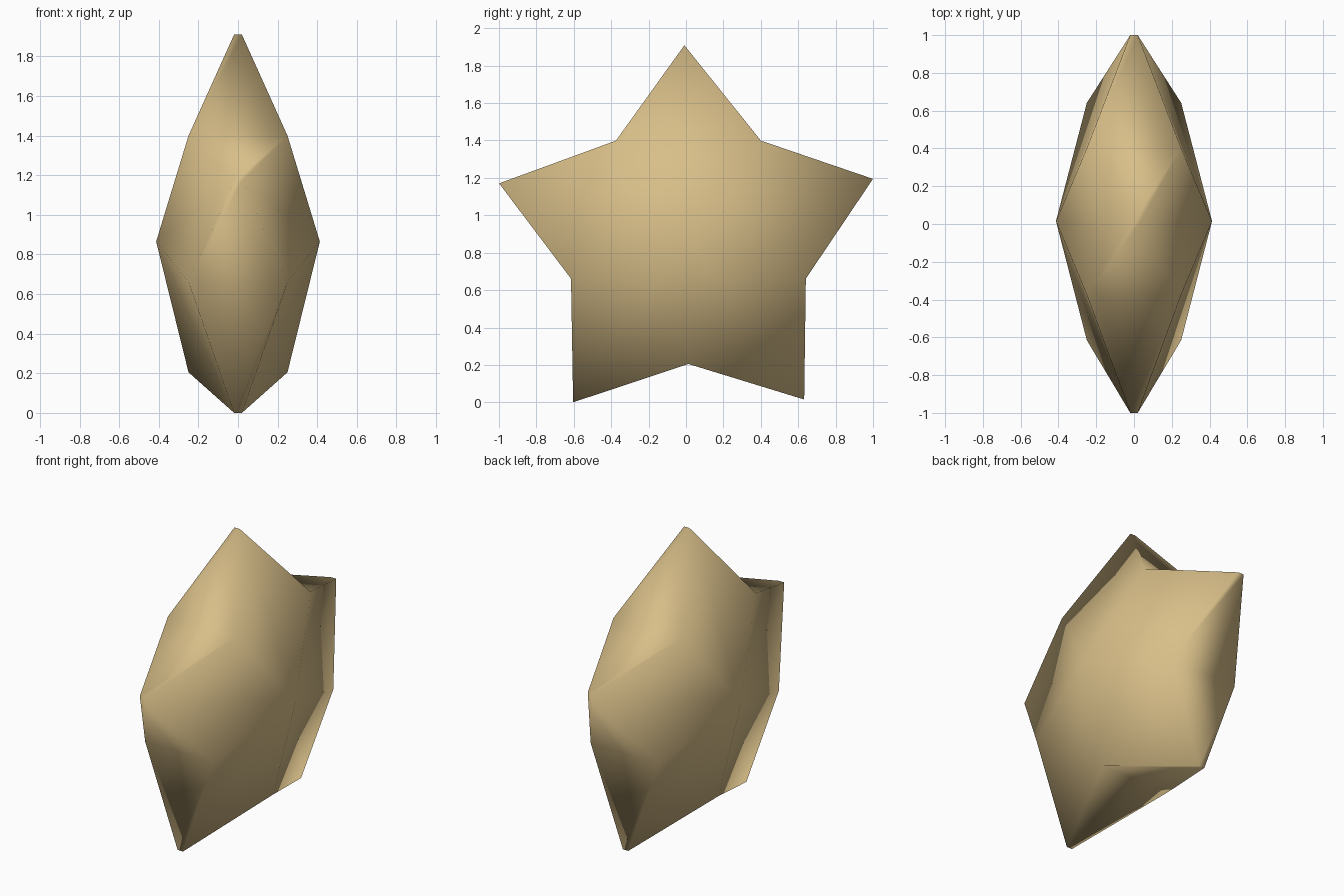
import bpy, bmesh, math

if "Cube" in bpy.data.objects:
    bpy.data.objects.remove(bpy.data.objects["Cube"])

TAN = bpy.data.materials.new("tan")
TAN.diffuse_color = (0.69, 0.52, 0.25, 1)
TAN.use_nodes = True
TAN.node_tree.nodes["Principled BSDF"].inputs["Base Color"].default_value = TAN.diffuse_color

# Ring settings: centre y, centre z, radius, half thickness, tilt
TIPS = (0.004, 0.858, 1.051, 0.02, 0.012)
NOTCHES = (0.013, 0.865, 0.66, 0.25, 0.0)


def ring_point(i):
    """Outline point i of ten, alternating tip and notch."""
    cy, cz, r, half, tilt = NOTCHES if i % 2 else TIPS
    a = math.pi / 2 + i * math.pi / 5 + tilt
    return cy + r * math.cos(a), cz + r * math.sin(a), half


bm = bmesh.new()
outline = [ring_point(i) for i in range(10)]
rims = {}

# Puffed star face on each side, fanned from a raised centre
for side in (1, -1):
    centre = bm.verts.new((side * 0.413, 0.015, 0.865))
    rims[side] = [bm.verts.new((side * h, y, z)) for y, z, h in outline]
    for i in range(10):
        bm.faces.new((centre, rims[side][i], rims[side][(i + 1) % 10]))

# Rim joining both sides
right, left = rims[1], rims[-1]
for i in range(10):
    j = (i + 1) % 10
    if i % 2 == 0:
        bm.faces.new((right[i], left[i], left[j]))
        bm.faces.new((right[i], left[j], right[j]))
    else:
        bm.faces.new((right[i], left[i], left[j]))
        bm.faces.new((right[i], left[j], right[j]))

bmesh.ops.recalc_face_normals(bm, faces=bm.faces)
for f in bm.faces:
    f.smooth = True

mesh = bpy.data.meshes.new("star")
bm.to_mesh(mesh)
bm.free()
mesh.materials.append(TAN)
star = bpy.data.objects.new("star", mesh)
bpy.context.collection.objects.link(star)
